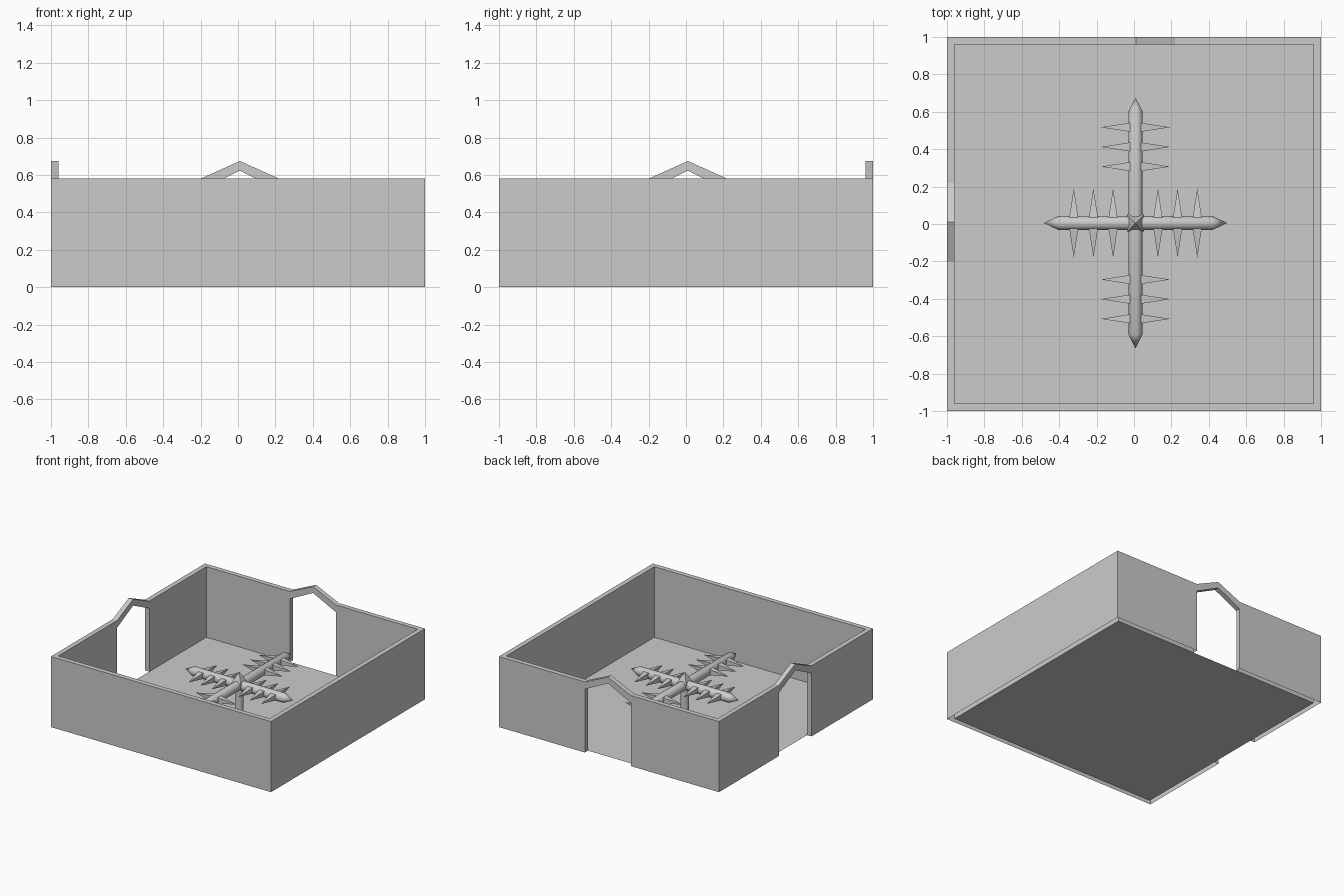
import bpy, bmesh, math
from mathutils import Vector, Matrix

if "Cube" in bpy.data.objects:
    bpy.data.objects.remove(bpy.data.objects["Cube"])

CX, CY, AZ = 0.008, 0.005, 0.235     # centre of the spiked cross, arm height


def finish(name, bm, smooth=False):
    bmesh.ops.recalc_face_normals(bm, faces=bm.faces[:])
    me = bpy.data.meshes.new(name)
    bm.to_mesh(me)
    bm.free()
    ob = bpy.data.objects.new(name, me)
    bpy.context.collection.objects.link(ob)
    if smooth:
        bpy.ops.object.select_all(action='DESELECT')
        ob.select_set(True)
        bpy.context.view_layer.objects.active = ob
        bpy.ops.object.shade_smooth_by_angle(angle=math.radians(50))
    return ob


def cone(bm, start, end, r1, r2, sides, twist=0.0, caps=True):
    a, b = Vector(start), Vector(end)
    d = b - a
    mat = (Matrix.Translation((a + b) / 2)
           @ d.to_track_quat('Z', 'Y').to_matrix().to_4x4()
           @ Matrix.Rotation(twist, 4, 'Z'))
    bmesh.ops.create_cone(bm, cap_ends=caps, segments=sides, radius1=r1,
                          radius2=r2, depth=d.length, matrix=mat)


def wall(name, place, profile):
    # mitred wall, open underneath
    bm = bmesh.new()
    outer = [bm.verts.new(place(u, 1.0, z)) for u, z in profile]
    inner = [bm.verts.new(place(max(-.96, min(.96, u)), .96, z)) for u, z in profile]
    bm.faces.new(outer)
    bm.faces.new(inner[::-1])
    n = len(profile)
    for i in range(n):
        j = (i + 1) % n
        (u1, z1), (u2, z2) = profile[i], profile[j]
        if (z1 == 0 and z2 == 0) or (abs(u1) == 1 and u1 == u2):
            continue
        bm.faces.new((outer[i], inner[i], inner[j], outer[j]))
    finish(name, bm)


# Walls: two plain, two with a pointed doorway
H = 0.58
plain = [(-1, 0), (1, 0), (1, H), (-1, H)]
door = [(-1, 0), (-.2, 0), (-.2, .52), (.01, .623), (.22, .52), (.22, 0),
        (1, 0), (1, H), (.22, H), (.01, .675), (-.2, H), (-1, H)]
wall("front_wall", lambda u, d, z: (u, -d, z), plain)
wall("right_wall", lambda u, d, z: (d, u, z), plain)
wall("back_wall", lambda u, d, z: (u, d, z), door)
wall("left_wall", lambda u, d, z: (-d, u, z), door)

# Floor
bm = bmesh.new()
bmesh.ops.create_grid(bm, x_segments=1, y_segments=1, size=0.96)
finish("floor", bm)

# Centre post
bm = bmesh.new()
cone(bm, (CX, CY, 0), (CX, CY, .25), .033, .033, 16)
finish("post", bm, True)

# Pyramid cap
bm = bmesh.new()
cone(bm, (CX, CY, .25), (CX, CY, .34), .045 * math.sqrt(2), 0, 4, math.pi / 4)
finish("post_cap", bm)

# Arms with pointed ends, and square spikes on both sides
for name, axis, side, half, tip, first in (
        ("cross_arm", Vector((1, 0, 0)), Vector((0, 1, 0)), .41, .49, .12),
        ("long_arm", Vector((0, 1, 0)), Vector((1, 0, 0)), .595, .67, .302)):
    c = Vector((CX, CY, AZ))
    bm = bmesh.new()
    cone(bm, c - axis * half, c + axis * half, .038, .038, 16, caps=False)
    for s in (-1, 1):
        cone(bm, c + axis * half * s, c + axis * tip * s, .038, 0, 16, caps=False)
    bmesh.ops.remove_doubles(bm, verts=bm.verts[:], dist=.0005)
    finish(name, bm, True)

    bm = bmesh.new()
    for s in (-1, 1):
        for k in range(3):
            p = c + axis * s * (first + .105 * k)
            for t in (-1, 1):
                cone(bm, p + side * t * .03, p + side * t * .185,
                     .024 * math.sqrt(2), 0, 4, math.pi / 4)
    finish(name + "_spikes", bm)
